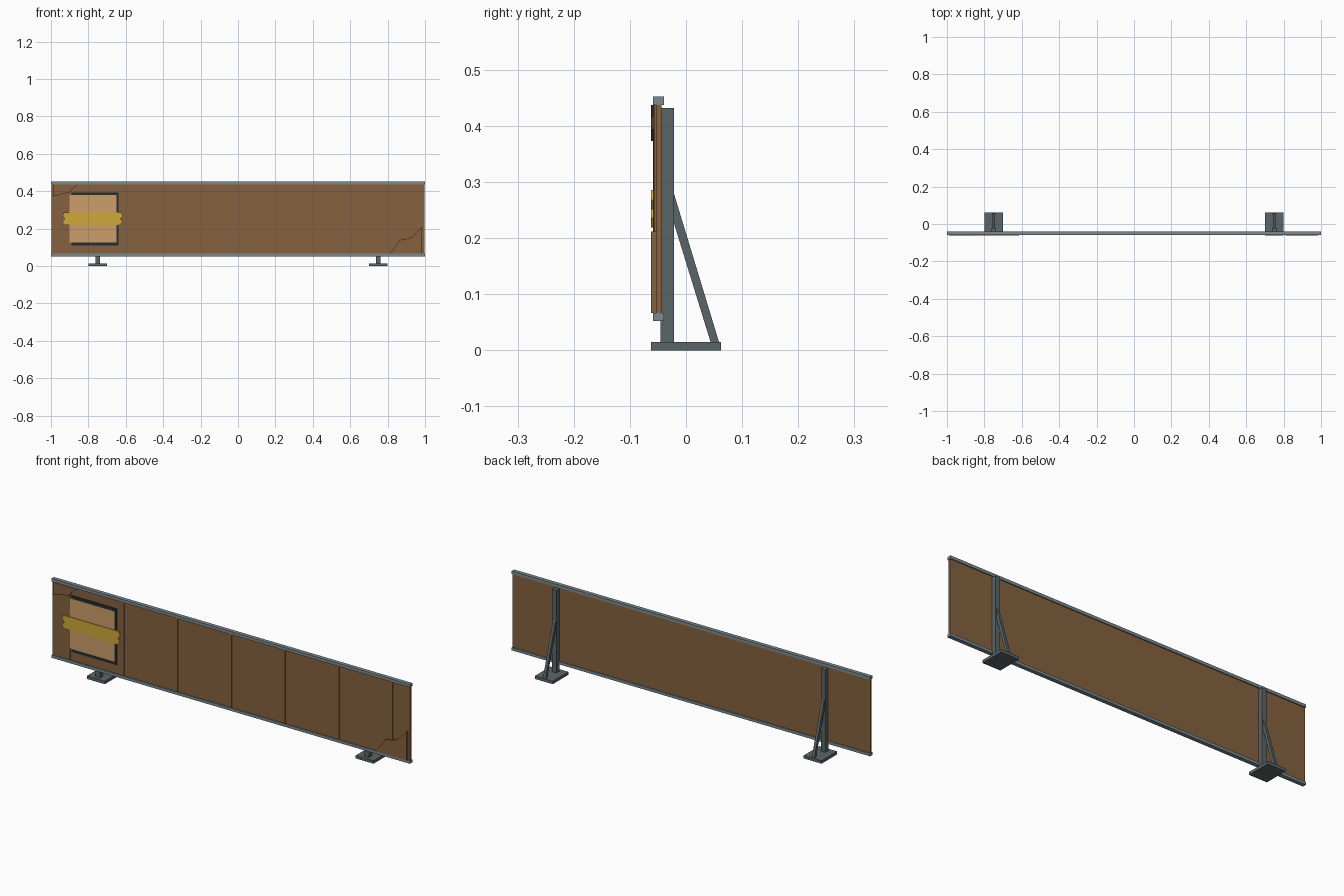
import bpy, bmesh

if "Cube" in bpy.data.objects:
    bpy.data.objects.remove(bpy.data.objects["Cube"])


def srgb(r, g, b):
    def lin(c):
        c /= 255
        return c / 12.92 if c <= 0.04045 else ((c + 0.055) / 1.055) ** 2.4
    return (lin(r), lin(g), lin(b), 1)


def material(name, rgb):
    m = bpy.data.materials.new(name)
    m.diffuse_color = srgb(*rgb)
    m.use_nodes = True
    m.node_tree.nodes["Principled BSDF"].inputs["Base Color"].default_value = m.diffuse_color
    return m


RUST = material("rust brown", (134, 97, 62))
RAIL = material("rail grey", (124, 138, 141))
STEEL = material("dark steel", (90, 101, 104))
DARK = material("poster backing", (38, 45, 52))
PAPER = material("tan paper", (204, 158, 106))
TAPE = material("yellow tape", (208, 168, 58))


def prism(name, pts, axis, lo, hi, mat):
    """Extrude a 2D outline: axis 'y' takes (x, z) points, axis 'x' takes (y, z) points."""
    bm = bmesh.new()

    def put(p, d):
        return (p[0], d, p[1]) if axis == 'y' else (d, p[0], p[1])
    a = [bm.verts.new(put(p, lo)) for p in pts]
    b = [bm.verts.new(put(p, hi)) for p in pts]
    n = len(pts)
    bm.faces.new(a)
    bm.faces.new(b[::-1])
    for i in range(n):
        j = (i + 1) % n
        bm.faces.new((a[j], a[i], b[i], b[j]))
    bmesh.ops.recalc_face_normals(bm, faces=bm.faces)
    me = bpy.data.meshes.new(name)
    bm.to_mesh(me)
    bm.free()
    me.materials.append(mat)
    ob = bpy.data.objects.new(name, me)
    bpy.context.collection.objects.link(ob)
    return ob


def box(name, x0, x1, y0, y1, z0, z1, mat):
    return prism(name, [(x0, z0), (x1, z0), (x1, z1), (x0, z1)], 'y', y0, y1, mat)


# Long sheet wall with shallow vertical seams
FACE = -0.053
box("wall_panel", -0.998, 0.998, FACE, -0.044, 0.06, 0.445, RUST)
for i in range(7):
    x = -0.9 + 0.3 * i
    box("seam_rib", x - 0.003, x + 0.003, -0.057, FACE, 0.064, 0.439, RUST)

# Top and bottom rails
box("top_rail", -1, 1, -0.059, -0.039, 0.437, 0.452, RAIL)
box("bottom_rail", -1, 1, -0.059, -0.039, 0.052, 0.066, RAIL)

# Jagged loose plates at two corners
prism("upper_corner_plate",
      [(-0.988, 0.437), (-0.988, 0.373), (-0.935, 0.387), (-0.90, 0.393),
       (-0.885, 0.415), (-0.852, 0.437)], 'y', -0.062, FACE, RUST)
prism("lower_corner_plate",
      [(0.985, 0.066), (0.985, 0.212), (0.93, 0.155), (0.90, 0.145),
       (0.865, 0.14), (0.838, 0.10), (0.81, 0.066)], 'y', -0.062, FACE, RUST)

# Poster: dark backing, paper sheet and a torn strip of tape
box("poster_backing", -0.89, -0.638, -0.0575, FACE, 0.111, 0.394, DARK)
box("poster_paper", -0.902, -0.649, -0.0588, FACE, 0.126, 0.380, PAPER)
prism("tape_strip",
      [(-0.93, 0.286), (-0.625, 0.286), (-0.614, 0.268), (-0.628, 0.252),
       (-0.617, 0.236), (-0.63, 0.219), (-0.93, 0.219), (-0.94, 0.236),
       (-0.926, 0.252), (-0.94, 0.268)], 'y', -0.062, -0.0575, TAPE)

# Two supports: foot plate, post and slanted brace
for s in (-0.75, 0.75):
    box("foot_plate", s - 0.05, s + 0.05, -0.062, 0.062, 0, 0.015, STEEL)
    box("post", s - 0.0125, s + 0.0125, -0.045, -0.021, 0.015, 0.432, STEEL)
    prism("brace", [(-0.022, 0.281), (-0.022, 0.228), (0.044, 0.014), (0.059, 0.014)],
          'x', s - 0.007, s + 0.007, STEEL)
